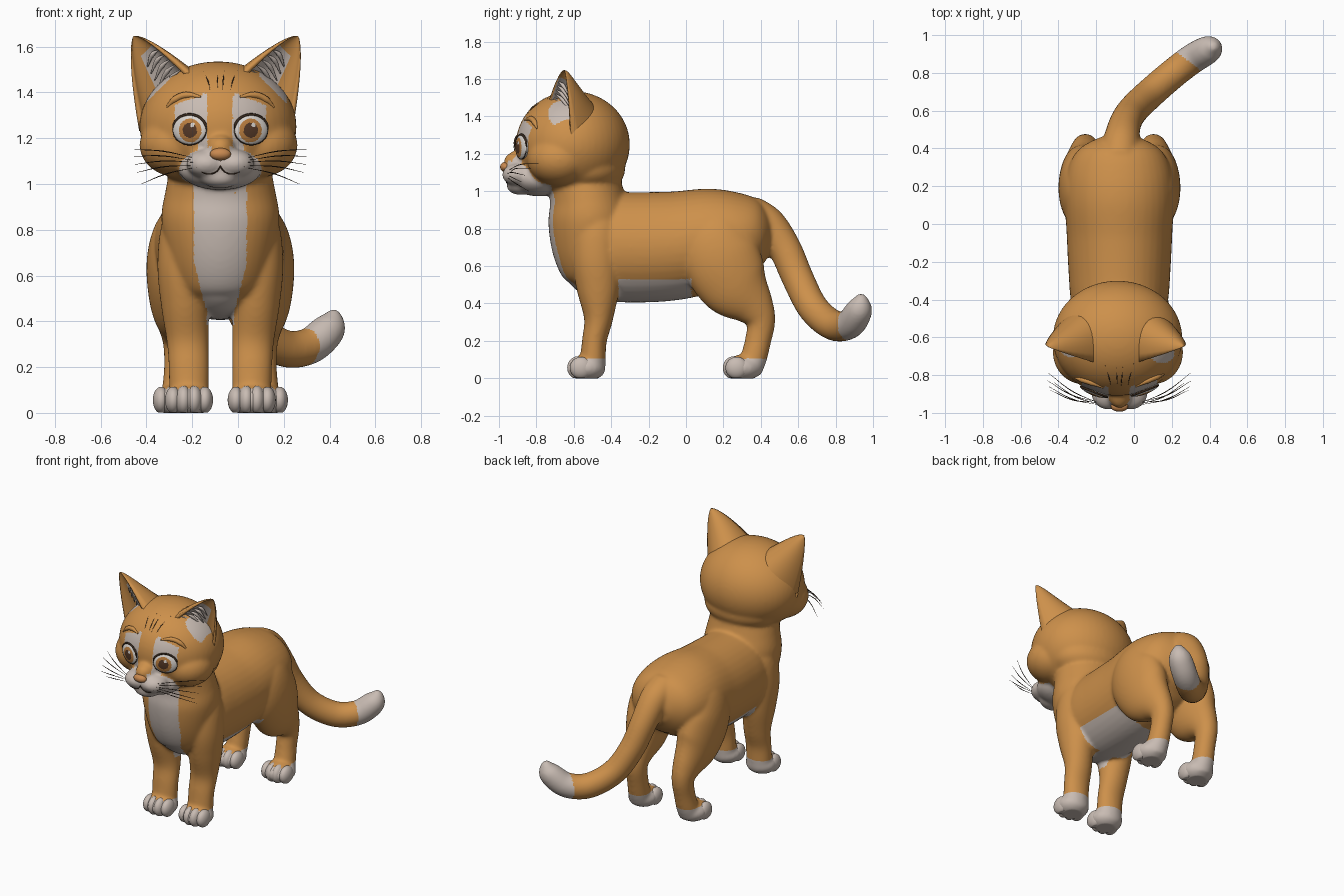
import bpy, bmesh, math
from mathutils import Vector, Matrix
from mathutils.bvhtree import BVHTree

cube = bpy.data.objects.get("Cube")
if cube:
    bpy.data.objects.remove(cube, do_unlink=True)

AX = -0.077          # x of the plane of symmetry
SIDES = (1, -1)


def material(name, rgb):
    m = bpy.data.materials.new(name)
    m.use_nodes = True
    m.diffuse_color = (*rgb, 1)
    bsdf = next(n for n in m.node_tree.nodes if n.type == 'BSDF_PRINCIPLED')
    bsdf.inputs["Base Color"].default_value = (*rgb, 1)
    bsdf.inputs["Roughness"].default_value = 0.8
    return m


ORANGE = material("orange_fur", (0.61, 0.28, 0.07))
CREAM = material("cream_fur", (0.58, 0.50, 0.45))
DARK = material("dark_brown", (0.04, 0.022, 0.012))
EYE = material("eye_white", (0.70, 0.66, 0.62))
AMBER = material("amber_iris", (0.50, 0.21, 0.05))
PUPIL = material("brown_pupil", (0.09, 0.04, 0.02))
NOSE = material("nose_orange", (0.58, 0.25, 0.08))


def side(s, x, y, z):
    return Vector((AX + s * x, y, z))


def finish(name, bm, *mats):
    bmesh.ops.recalc_face_normals(bm, faces=bm.faces)
    for f in bm.faces:
        f.smooth = True
    me = bpy.data.meshes.new(name)
    bm.to_mesh(me)
    bm.free()
    for m in mats:
        me.materials.append(m)
    ob = bpy.data.objects.new(name, me)
    bpy.context.collection.objects.link(ob)
    return ob


def blob(bm, c, r):
    bmesh.ops.create_uvsphere(bm, u_segments=48, v_segments=32, radius=1,
                              matrix=Matrix.Translation(c) @ Matrix.Diagonal((*r, 1)))


def bridge(bm, rings):
    for a, b in zip(rings, rings[1:]):
        for i in range(len(a)):
            j = (i + 1) % len(a)
            bm.faces.new((a[i], a[j], b[j], b[i]))
    bm.faces.new(rings[0])
    bm.faces.new(rings[-1])


def loft(bm, stations, s=1, sub=6, seg=40):
    """Smooth tube through stations (x, y, z, radius across, radius deep)."""
    n, pts = len(stations), []
    for i in range(n - 1):
        a, b, c, d = (stations[min(max(i + k, 0), n - 1)] for k in (-1, 0, 1, 2))
        for t in (k / sub for k in range(sub)):
            pts.append([q + 0.5 * t * (r - p + t * (2*p - 5*q + 4*r - w + t * (3*(q - r) + w - p)))
                        for p, q, r, w in zip(a, b, c, d)])
    pts.append(stations[-1])
    cen = [side(s, *p[:3]) for p in pts]
    rings = []
    for i, p in enumerate(pts):
        tan = (cen[min(i + 1, len(cen) - 1)] - cen[max(i - 1, 0)]).normalized()
        u = Vector((1, 0, 0))
        u = (u - tan * u.dot(tan)).normalized()
        v = tan.cross(u)
        angles = [2 * math.pi * k / seg for k in range(seg)]
        rings.append([bm.verts.new(cen[i] + u * math.cos(a) * p[3] + v * math.sin(a) * p[4])
                      for a in angles])
    bridge(bm, rings)


def strands(name, paths, radius, mat, tips=0.3):
    cu = bpy.data.curves.new(name, 'CURVE')
    cu.dimensions = '3D'
    cu.bevel_depth, cu.bevel_resolution, cu.resolution_u = radius, 2, 6
    cu.use_fill_caps = True
    for path in paths:
        sp = cu.splines.new('BEZIER')
        sp.bezier_points.add(len(path) - 1)
        for i, (bp, co) in enumerate(zip(sp.bezier_points, path)):
            bp.co = co
            bp.handle_left_type = bp.handle_right_type = 'AUTO'
            bp.radius = tips if i in (0, len(path) - 1) else 1
    cu.materials.append(mat)
    bpy.context.collection.objects.link(bpy.data.objects.new(name, cu))


# Torso, chest with neck, and tail
bm = bmesh.new()
loft(bm, [(0, -.65, .73, .07, .09), (0, -.62, .73, .15, .19), (0, -.54, .72, .21, .26),
          (0, -.42, .705, .255, .29), (0, -.25, .70, .27, .295), (0, -.05, .71, .28, .29),
          (0, .15, .745, .29, .272), (0, .3, .76, .27, .23), (0, .4, .755, .21, .175),
          (0, .46, .75, .1, .08)])
loft(bm, [(0, -.46, .48, .15, .10), (0, -.47, .56, .2, .18), (0, -.5, .7, .235, .215),
          (0, -.515, .85, .258, .222), (0, -.53, .97, .24, .2), (0, -.56, 1.12, .21, .19)])
loft(bm, [(0, .34, .89, .1, .09), (.01, .44, .825, .095, .092), (.03, .53, .69, .085, .088),
          (.07, .6, .53, .08, .085), (.15, .68, .375, .08, .083), (.27, .785, .285, .08, .082),
          (.38, .87, .288, .08, .08), (.455, .915, .345, .078, .076),
          (.487, .932, .395, .064, .062), (.502, .94, .45, .018, .018)])
# Head, nape, bridge of the nose, jaw and chin
blob(bm, (AX - .01, -.605, 1.25), (.343, .305, .285))
blob(bm, (AX, -.53, 1.12), (.27, .205, .14))
blob(bm, (AX, -.885, 1.155), (.065, .09, .065))
blob(bm, (AX, -.79, 1.065), (.18, .14, .092))
blob(bm, (AX, -.885, 1.03), (.09, .075, .05))
for s in SIDES:
    blob(bm, side(s, .18, -.68, 1.17) - Vector((.008, 0, 0)), (.165, .17, .14))   # cheek
    blob(bm, side(s, .06, -.893, 1.088), (.09, .09, .062))                        # muzzle
    # Front and rear legs with paws
    loft(bm, [(.14, -.47, .93, .05, .06), (.15, -.475, .82, .105, .12), (.163, -.48, .65, .112, .13),
              (.155, -.47, .48, .105, .115), (.143, -.468, .32, .092, .078),
              (.138, -.49, .2, .088, .066), (.137, -.5, .08, .086, .07), (.137, -.51, .03, .08, .07)], s)
    loft(bm, [(.14, .15, .9, .06, .10), (.175, .16, .8, .11, .17), (.2, .18, .66, .122, .21),
              (.195, .26, .5, .115, .19), (.185, .362, .38, .085, .115), (.18, .4, .3, .07, .078),
              (.18, .385, .2, .066, .07), (.185, .36, .1, .07, .07), (.19, .34, .03, .07, .06)], s)
    blob(bm, side(s, .137, -.53, .055), (.105, .1, .07))
    blob(bm, side(s, .19, .3, .055), (.1, .105, .07))

# Fuse the parts into one smooth skin
body = finish("body_skin", bm)
rm = body.modifiers.new("fuse", 'REMESH')
rm.mode, rm.voxel_size = 'VOXEL', 0.01
sm = body.modifiers.new("soften", 'SMOOTH')
sm.factor, sm.iterations = 0.5, 14
bpy.context.view_layer.update()
dg = bpy.context.evaluated_depsgraph_get()
skin = bpy.data.meshes.new_from_object(body.evaluated_get(dg))
body.modifiers.clear()
body.data = skin
skin.materials.clear()
skin.materials.append(ORANGE)
skin.materials.append(CREAM)
for v in skin.vertices:
    v.co.z = max(v.co.z, 0)


def is_cream(c):
    x, y, z = abs(c.x - AX), c.y, c.z
    if z < 0.105 or (y > 0.6 and 0.6 * c.x + 0.8 * y > 0.862):        # paws, tail tip
        return True
    if -0.78 < y < -0.58 and z > 1.3:                                 # floor of the ears
        ear_x = abs(c.x - AX + .02)
        return .19 < ear_x < .31 and z > 1.47 - (ear_x - .19)
    if y < -0.72 and z > 0.96:                                        # face
        muzzle = (x / .18) ** 2 + ((z - 1.06) / .105) ** 2 < 1 and not (x < .04 and z > 1.12)
        blaze = .055 < x < .1 and 1.1 < z < 1.40 - abs(x - .07)
        brow = .055 < x < .2 and 1.27 < z < 1.38 - .35 * max(x - .1, 0)
        return muzzle or blaze or brow
    if y < -0.55 and 0.4 < z <= 1.0:                                  # bib
        return x < min(.115, .055 + (z - .42) * .26)
    belly = -0.36 < y < 0.03 and z < 0.53 and x < 0.27
    return belly or (-0.6 < y <= -0.36 and x < .06 and .38 < z < .5)


for p in skin.polygons:
    p.use_smooth = True
    p.material_index = int(is_cream(p.center))

tree = BVHTree.FromPolygons([v.co for v in skin.vertices], [p.vertices for p in skin.polygons])


def on_face(s, x, z):
    """Point on the front of the skin at the given offset and height."""
    hit = tree.ray_cast(side(s, x, -2, z), Vector((0, 1, 0)))
    return hit[0] if hit[0] else tree.find_nearest(side(s, x, -.8, z))[0]


# Toes, flat underneath
for name, dx, y in (("front", .137, -.582), ("rear", .19, .25)):
    bm = bmesh.new()
    for s in SIDES:
        for k in (-1.5, -.5, .5, 1.5):
            blob(bm, side(s, dx + k * .046, y + .014 * abs(k), .056), (.036, .06, .064 - .004 * abs(k)))
    for v in bm.verts:
        v.co.z = max(v.co.z, 0.002)
    finish(name + "_toes", bm, CREAM)

# Nose
bm = bmesh.new()
blob(bm, on_face(1, 0, 1.13), (.046, .028, .027))
finish("nose", bm, NOSE)

for s in SIDES:
    tag = "left_" if s > 0 else "right_"
    # Eye, coloured by distance from the middle of the gaze
    n = Vector((s * .36, -.93, 0)).normalized()
    t = Vector((0, 0, 1)).cross(n)
    frame = Matrix((t, (0, 0, 1), n)).transposed().to_4x4()
    frame = Matrix.Translation(on_face(s, .134, 1.237) - n * .003) @ frame
    frame = frame @ Matrix.Diagonal((.079, .066, .024, 1))
    bm = bmesh.new()
    bmesh.ops.create_uvsphere(bm, u_segments=64, v_segments=48, radius=1)
    for f in bm.faces:
        c = f.calc_center_median()
        px, py = c.x * .079 + s * .008, c.y * .066 + .003
        r = math.hypot(px, py)
        if c.z > 0:
            f.material_index = 2 if r < .033 else 1 if r < .052 else 0
            if math.hypot(px - .012, py - .024) < .01:
                f.material_index = 0
    bmesh.ops.transform(bm, matrix=frame, verts=bm.verts)
    finish(tag + "eye", bm, EYE, AMBER, PUPIL)
    for name, a0, a1, r in (("upper_lid", 0, 180, .006), ("lower_lid", 180, 360, .0025)):
        arc = [math.radians(a0 + (a1 - a0) * k / 8) for k in range(9)]
        strands(tag + name, [[frame @ Vector((math.cos(a), math.sin(a), .2)) for a in arc]], r, DARK)
    strands(tag + "brow", [[on_face(s, *p) for p in
            ((.235, 1.335), (.2, 1.368), (.15, 1.388), (.085, 1.38))]], .015, ORANGE)
    strands(tag + "mouth", [[on_face(s, *p) for p in
            ((0, 1.1), (.004, 1.07), (.03, 1.047), (.07, 1.047), (.105, 1.075))]], .003, DARK)
    # Whiskers
    paths = []
    for x, z, ex, ey, ez in ((.12, 1.115, .375, -.79, 1.15), (.13, 1.105, .38, -.83, 1.12),
                             (.12, 1.095, .375, -.86, 1.085), (.13, 1.08, .365, -.88, 1.05),
                             (.12, 1.07, .345, -.84, 1.0)):
        a, b = on_face(s, x, z), side(s, ex, ey, ez)
        paths.append([a, (a + b) / 2 + Vector((0, -.02, .01)), b])
    strands(tag + "whiskers", paths, .0025, DARK)

    # Ear: crescent sections shrinking to the tip, hollow in front
    shift = Vector((-.02, 0, 0))
    outer = side(s, .338, -.615, 1.30) + shift
    inner = side(s, .135, -.725, 1.49) + shift
    tip, base = side(s, .36, -.65, 1.645) + shift, (outer + inner) / 2
    half = (inner - outer) / 2
    back = half.cross(tip - base).normalized()
    back *= 1 if back.y > 0 else -1

    def ear_point(t, a, shrink, depth):
        w = max(1 - t, 0) ** .72 + .07 * math.sqrt(max(1 - t * t, 0))
        thick = (.13 + .08 * (1 - t)) * w + .006
        return (base + (tip - base) * t + half * w * math.cos(a) * shrink
                + back * math.sin(a) * thick * depth)

    bm = bmesh.new()
    arc = [math.pi * k / 16 for k in range(17)]
    rings = []
    for t in (-.2, -.05, .1, .25, .4, .55, .7, .8, .88, .94, .98, .998):
        ring = [ear_point(t, a, 1, 1) for a in arc] + [ear_point(t, a, .86, .4) for a in arc[::-1]]
        rings.append([bm.verts.new(p) for p in ring])
    bridge(bm, rings)
    for i, f in enumerate(bm.faces):
        row, col = divmod(i, 34)
        f.material_index = int(22 < col < 33 and row < 6)
    finish(tag + "ear", bm, ORANGE, CREAM)
    # Tufts of hair inside the ear
    tufts = [[ear_point(t, .15, .85, .4), ear_point(t + .02, .9, .7, .2), ear_point(t - .06, 1.9, .5, .25)]
             for t in (.08, .2, .32, .44, .56)]
    strands(tag + "ear_tufts", tufts, .011, CREAM, .25)

# Fine fur lines on the forehead
strands("forehead_fur", [[on_face(s, x, 1.41), on_face(s, x * 1.2, 1.45), on_face(s, x * 1.7, 1.495)]
                         for s in SIDES for x in (.01, .045)], .0025, DARK)
